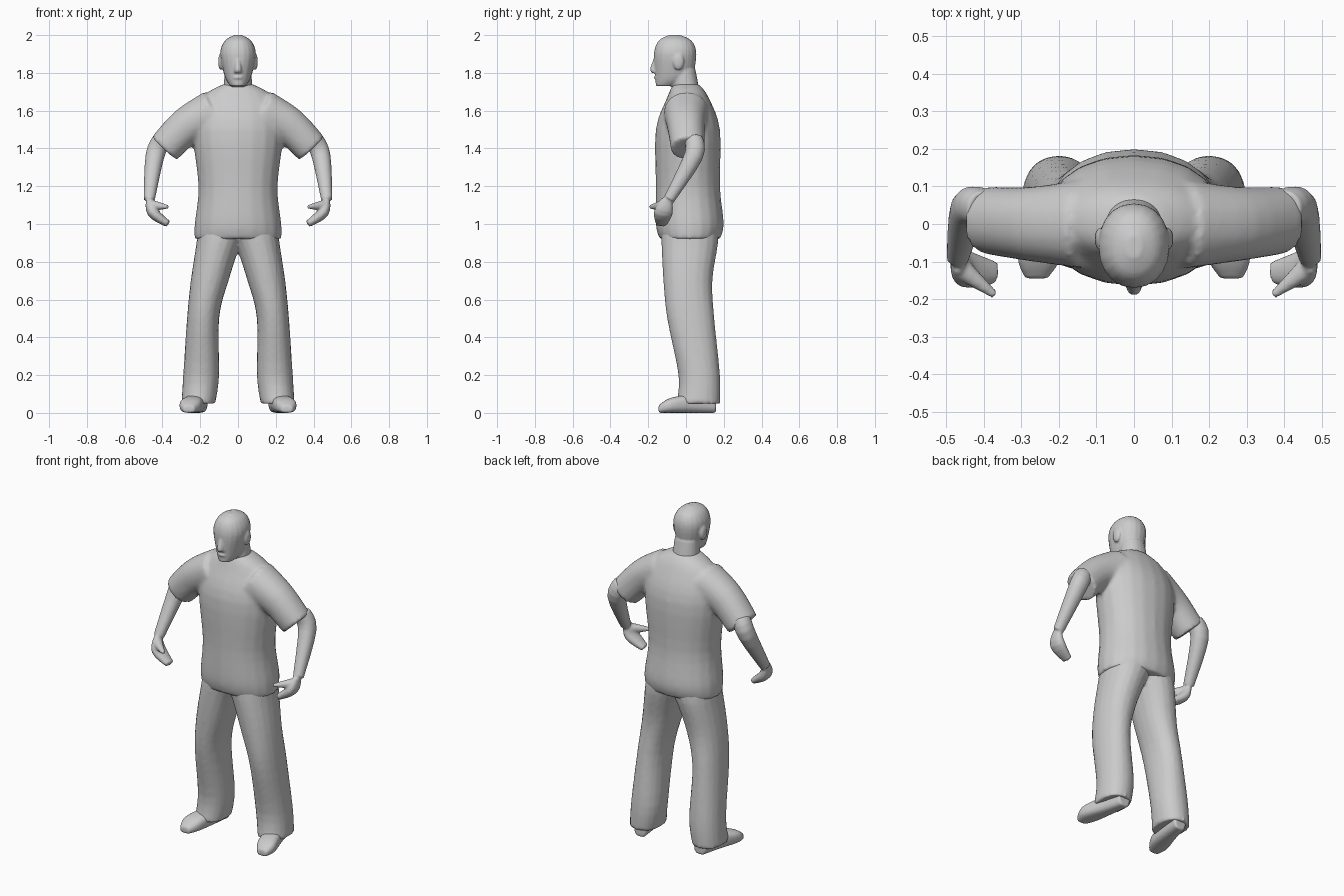
import bpy, bmesh, math
from mathutils import Vector, Matrix

cube = bpy.data.objects.get("Cube")
if cube:
    bpy.data.objects.remove(cube)

X, Y, Z = Vector((1, 0, 0)), Vector((0, 1, 0)), Vector((0, 0, 1))

grey = bpy.data.materials.new("plain grey")
grey.use_nodes = True
grey.diffuse_color = (0.6, 0.6, 0.6, 1)
grey.node_tree.nodes["Principled BSDF"].inputs["Base Color"].default_value = grey.diffuse_color


def flow(rows, steps=4):
    """Pass a smooth curve through a few rows of measurements."""
    rows = [Vector(row) for row in rows]
    ends = [rows[0], *rows, rows[-1]]
    result = []
    for before, start, end, after in zip(ends, ends[1:], ends[2:], ends[3:]):
        leave, arrive = (end - before) / 2, (after - start) / 2
        for step in range(steps):
            t = step / steps
            ease = t * t * (3 - 2 * t)
            result.append(start.lerp(end, ease) + leave * t * (1 - t) ** 2 - arrive * t * t * (1 - t))
    return result + [rows[-1]]


def skin(bm, sections, sides=20, square=0.93):
    """Join oval sections, each a centre and two half-axis vectors, into a closed skin."""
    def soften(value):
        return math.copysign(abs(value) ** square, value)

    loops = []
    for centre, wide, deep in sections:
        angles = [math.tau * i / sides for i in range(sides)]
        loops.append([bm.verts.new(centre + wide * soften(math.cos(a)) + deep * soften(math.sin(a)))
                      for a in angles])
    for low, high in zip(loops, loops[1:]):
        for i in range(sides):
            bm.faces.new((low[i - 1], low[i], high[i], high[i - 1]))
    bm.faces.new(loops[0])
    bm.faces.new(loops[-1])


def column(bm, rows):
    """Level sections given by height, left and right limits, front and back limits."""
    skin(bm, [(Vector(((inner + outer) / 2, (front + back) / 2, z)),
               X * (outer - inner) / 2, Y * (back - front) / 2)
              for z, inner, outer, front, back in flow(rows)])


def trunk(bm, rows):
    """A centred column given by height, half width, front and back limits."""
    column(bm, [(z, -width, width, front, back) for z, width, front, back in rows])


def tube(bm, rows, across, flat=1.0):
    """Sections square to a path of points with a radius, thinned by the flat factor."""
    rings = flow(rows)
    sections = []
    for i, ring in enumerate(rings):
        ahead, behind = rings[min(i + 1, len(rings) - 1)], rings[max(i - 1, 0)]
        along = (ahead - behind).xyz.normalized()
        wide = (across - along * across.dot(along)).normalized()
        sections.append((ring.xyz, wide * ring.w, along.cross(wide) * ring.w * flat))
    skin(bm, sections)


def ball(bm, centre, size):
    """A rounded lump of the given half sizes."""
    shape = Matrix.Translation(centre) @ Matrix.Diagonal((*size, 1))
    bmesh.ops.create_icosphere(bm, subdivisions=3, radius=1, matrix=shape)


def part(name, bm, voxel, relax=3):
    """Mirror the shapes of one part and fuse them into a single smooth surface."""
    bmesh.ops.recalc_face_normals(bm, faces=bm.faces)
    mesh = bpy.data.meshes.new(name)
    bm.to_mesh(mesh)
    bm.free()
    mesh.materials.append(grey)
    obj = bpy.data.objects.new(name, mesh)
    bpy.context.collection.objects.link(obj)
    mirror = obj.modifiers.new("Mirror", 'MIRROR')
    mirror.use_mirror_merge = False
    remesh = obj.modifiers.new("Fuse", 'REMESH')
    remesh.mode = 'VOXEL'
    remesh.voxel_size = voxel
    remesh.use_smooth_shade = True
    smooth = obj.modifiers.new("Relax", 'SMOOTH')
    smooth.iterations = relax


# Shirt: trunk with sloping shoulders and short wide sleeves
bm = bmesh.new()
trunk(bm, [(.92, .23, -.14, .18), (1, .23, -.16, .2), (1.2, .21, -.16, .18), (1.5, .24, -.16, .18),
           (1.67, .19, -.1, .12), (1.74, .08, -.07, .07)])
tube(bm, [(.13, 0, 1.59, .12), (.27, 0, 1.52, .1), (.39, .01, 1.4, .09)], Y)
part("shirt", bm, voxel=.012, relax=6)

# Trousers: loose legs that meet at the seat
bm = bmesh.new()
column(bm, [(.05, .12, .3, -.05, .18), (.2, .1, .29, -.04, .18), (.5, .1, .27, -.1, .15),
            (.7, .05, .25, -.12, .14), (.9, -.02, .22, -.13, .17), (1, -.1, .21, -.13, .17)])
part("trousers", bm, voxel=.01)

# Arms: bent forearm, curled palm and thumb
bm = bmesh.new()
tube(bm, [(.4, .04, 1.45, .05), (.44, .04, 1.36, .05), (.47, -.09, 1.13, .03)], X)
tube(bm, [(.47, -.1, 1.13, .03), (.45, -.12, 1.06, .05), (.37, -.13, 1, .03)], Y, flat=.6)
tube(bm, [(.46, -.12, 1.1, .03), (.37, -.19, 1.09, .01)], Z)
part("arms", bm, voxel=.007)

# Shoes: flat soles, rounded toes turned slightly outward
bm = bmesh.new()
shoe = flow([(.26, -.145, .02, .03), (.25, -.08, .04, .06), (.22, .05, .05, .05), (.2, .16, .05, .04)])
skin(bm, [(ring.xyz, X * ring.w, Z * ring.z) for ring in shoe], square=.75)
part("shoes", bm, voxel=.007)

# Head: skull and jaw, neck, nose, lips and ears
bm = bmesh.new()
trunk(bm, [(1.73, .04, -.16, -.05), (1.78, .07, -.163, .03), (1.9, .095, -.17, .055),
           (1.97, .07, -.145, .03), (2, .02, -.09, -.03)])
trunk(bm, [(1.66, .08, -.07, .08), (1.82, .07, -.08, .05)])
trunk(bm, [(1.8, .02, -.18, -.14), (1.82, .02, -.19, -.14), (1.88, .01, -.17, -.14)])
ball(bm, (0, -.15, 1.775), (.03, .02, .01))
ball(bm, (.09, -.04, 1.86), (.015, .03, .045))
part("head", bm, voxel=.006)
